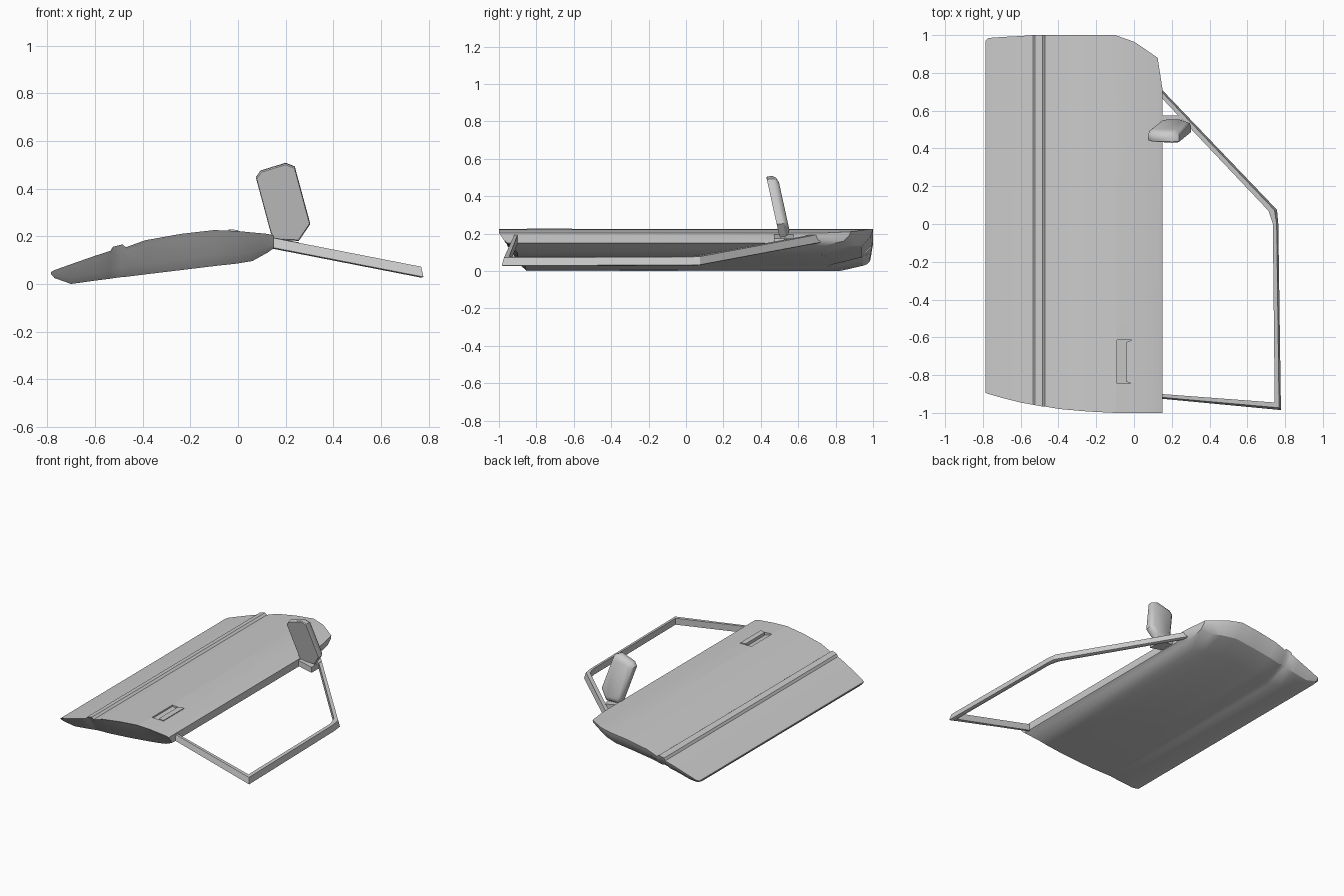
import bpy, bmesh, math

cube = bpy.data.objects.get("Cube")
if cube:
    bpy.data.objects.remove(cube)

paint = bpy.data.materials.new("light grey")
paint.use_nodes = True
GREY = (0.6, 0.6, 0.6, 1)
paint.diffuse_color = GREY
paint.node_tree.nodes["Principled BSDF"].inputs["Base Color"].default_value = GREY


def loft(name, rings, closed=False, smooth=30):
    """Skin a row of equal point rings, capped at the ends unless closed."""
    bm = bmesh.new()
    rows = [[bm.verts.new(p) for p in ring] for ring in rings]
    n = len(rows[0])
    pairs = list(zip(rows, rows[1:])) + ([(rows[-1], rows[0])] if closed else [])
    for a, b in pairs:
        for i in range(n):
            j = (i + 1) % n
            bm.faces.new((a[i], a[j], b[j], b[i]))
    if not closed:
        bm.faces.new(rows[0])
        bm.faces.new(rows[-1])
    bmesh.ops.recalc_face_normals(bm, faces=bm.faces)
    mesh = bpy.data.meshes.new(name)
    bm.to_mesh(mesh)
    bm.free()
    mesh.materials.append(paint)
    obj = bpy.data.objects.new(name, mesh)
    bpy.context.collection.objects.link(obj)
    if smooth:
        bpy.ops.object.select_all(action='DESELECT')
        obj.select_set(True)
        bpy.context.view_layer.objects.active = obj
        bpy.ops.object.shade_smooth_by_angle(angle=math.radians(smooth))
    return obj


# Door panel: columns of (x, outer z, inner z, rear y, front y)
columns = [
    (-.785, .05, .042, -.895, .97), (-.77, .058, .025, -.9, .985),
    (-.7, .083, .0, -.92, .99), (-.6, .118, .014, -.945, .995),
    (-.535, .139, .022, -.957, 1), (-.525, .156, .024, -.959, 1),
    (-.485, .166, .029, -.966, 1), (-.47, .154, .03, -.967, 1),
    (-.39, .183, .04, -.98, 1), (-.24, .21, .058, -.993, 1),
    (-.1, .226, .075, -1, 1), (0, .222, .086, -1, .965),
    (.06, .216, .096, -1, .925), (.125, .21, .132, -1, .88),
    (.15, .203, .15, -1, .72),
]
rings = []
for x, top, low, rear, front in columns:
    t = top - low
    k = min(1, t / .12)
    rings.append([
        (x, rear, top), (x, rear + .012 * k, top - .12 * t),
        (x, rear + .06 * k, low + .3 * t), (x, rear + .1 * k, low),
        (x, front - .24 * k, low), (x, front - .06 * k, low + .35 * t),
        (x, front - .01 * k, low + .75 * t), (x, front, top)])
panel = loft("door_panel", rings)

# Shallow hollow behind the handle
hollow = loft("handle_hollow_cutter", [
    [(-.09, y, .215), (-.005, y, .2), (-.005, y, .25), (-.09, y, .25)]
    for y in (-.845, -.615)], smooth=0)
hollow.hide_render = True
hollow.hide_viewport = True
cut = panel.modifiers.new("handle_hollow", 'BOOLEAN')
cut.operation = 'DIFFERENCE'
cut.object = hollow

# Handle grip with tapered ends
loft("door_handle", [
    [(-.04, y + s, .205), (0, y, .205), (0, y, .227), (-.04, y + s, .228)]
    for y, s in ((-.85, .015), (-.61, -.015))], smooth=0)


# Window frame: matching outer and inner corners, sloping away from the panel
def slope(x):
    return .17 - (x - .15) * .195


outer = [(.125, .735), (.757, .075), (.764, 0), (.778, -.985), (.145, -.925)]
inner = [(.125, .69), (.712, .07), (.735, 0), (.745, -.945), (.145, -.9)]
frame = []
for (ox, oy), (ix, iy) in zip(outer, inner):
    mx, my = ox + (ix - ox) * .3, oy + (iy - oy) * .3
    frame.append([(ox, oy, slope(ox) - .018), (mx, my, slope(mx) + .023),
                  (ix, iy, slope(ix) + .023), (ix, iy, slope(ix) - .023),
                  (mx, my, slope(mx) - .023)])
loft("window_frame", frame, smooth=25)

# Mirror: flat glass face, rounded housing behind it
outline = [(.075, .445), (.095, .473), (.2, .505), (.238, .49),
           (.303, .25), (.255, .18), (.15, .185), (.137, .215)]
shell = []
for scale, depth in ((.97, 0), (1, .006), (1, .032), (.93, .05), (.78, .06)):
    ring = []
    for x, z in outline:
        x, z = .19 + (x - .19) * scale, .34 + (z - .34) * scale
        ring.append((x, .43 + (.5 - z) * .22 + depth, z + depth * .1))
    shell.append(ring)
loft("mirror_housing", shell, smooth=40)

# Mirror foot joining the mirror to the frame corner
loft("mirror_foot", [
    [(x, .47, slope(x) - .015), (x, .575, slope(x) - .015),
     (x, .575, slope(x) + .025), (x, .47, slope(x) + .025)]
    for x in (.14, .255)], smooth=0)
